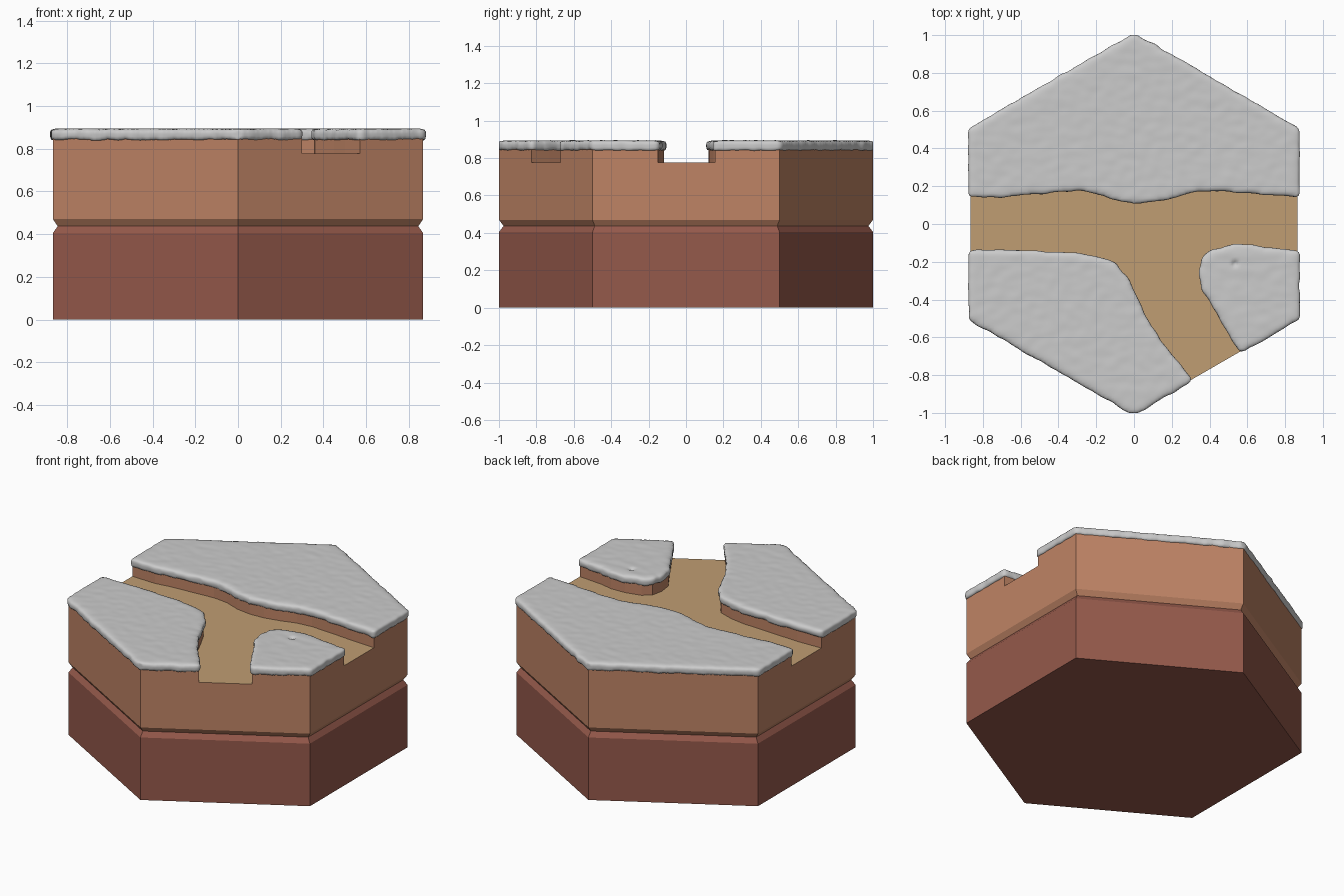
import bpy, bmesh, math
from mathutils import Vector, noise

if "Cube" in bpy.data.objects:
    bpy.data.objects.remove(bpy.data.objects["Cube"])


def material(name, rgb):
    m = bpy.data.materials.new(name)
    m.diffuse_color = (*rgb, 1)
    m.use_nodes = True
    m.node_tree.nodes["Principled BSDF"].inputs["Base Color"].default_value = m.diffuse_color
    return m


def add_object(name, bm, mats=()):
    bmesh.ops.recalc_face_normals(bm, faces=bm.faces[:])
    me = bpy.data.meshes.new(name)
    bm.to_mesh(me)
    bm.free()
    ob = bpy.data.objects.new(name, me)
    bpy.context.collection.objects.link(ob)
    for m in mats:
        me.materials.append(m)
    return ob


def apply_all(ob):
    bpy.context.view_layer.objects.active = ob
    for mod in ob.modifiers[:]:
        bpy.ops.object.modifier_apply(modifier=mod.name)


def hexagon(r):
    return [(r * math.sin(i * math.pi / 3), r * math.cos(i * math.pi / 3)) for i in range(6)]


def loft(name, sections, mats=()):
    """Stack (outline, z) sections into a closed solid."""
    bm = bmesh.new()
    rings = [[bm.verts.new((x, y, z)) for x, y in pts] for pts, z in sections]
    for a, b in zip(rings, rings[1:]):
        for i in range(len(a)):
            j = (i + 1) % len(a)
            bm.faces.new((a[i], a[j], b[j], b[i]))
    bm.faces.new(rings[0])
    bm.faces.new(rings[-1])
    return add_object(name, bm, mats)


brick = material("red_earth", (0.30, 0.10, 0.07))
earth = material("brown_earth", (0.52, 0.23, 0.13))
sand = material("sand", (0.53, 0.34, 0.17))

# Edges of the forked path, seen from above
north = [(-.866, .155), (-.7, .15), (-.6, .165), (-.45, .175), (-.3, .185), (-.2, .173),
         (-.1, .135), (0, .12), (.1, .125), (.2, .147), (.3, .177), (.4, .187),
         (.55, .178), (.7, .165), (.866, .155)]
west = [(-.866, -.15), (-.7, -.145), (-.5, -.155), (-.3, -.165), (-.2, -.18), (-.1, -.215),
        (-.05, -.28), (0, -.38), (.05, -.49), (.1, -.57), (.16, -.66), (.22, -.73), (.3, -.827)]
east = [(.57, -.671), (.5, -.56), (.45, -.475), (.365, -.34), (.355, -.26), (.37, -.185),
        (.42, -.145), (.52, -.12), (.62, -.117), (.7, -.135), (.866, -.15)]

# Lower and upper hexagonal layers with a V groove between them
loft("lower_layer", [(hexagon(1), 0), (hexagon(1), .405), (hexagon(.975), .437)], [brick])
upper = loft("upper_layer", [(hexagon(.975), .437), (hexagon(1), .47), (hexagon(1), .847)],
             [earth, sand])

# Sunken path cut into the upper layer
outline = ([(-1, .155)] + north + [(1, .155), (1, -.15)] + east[::-1]
           + [(.64, -.78), (.37, -.92)] + west[::-1] + [(-1, -.15)])
cutter = loft("path_cutter", [(outline, .777), (outline, 1)])
cutter.hide_render = True
cut = upper.modifiers.new("path", 'BOOLEAN')
cut.operation, cut.solver, cut.object = 'DIFFERENCE', 'EXACT', cutter
apply_all(upper)
bpy.data.objects.remove(cutter)
for p in upper.data.polygons:
    p.material_index = int(p.normal.z > .9 and p.center.z < .8)


# Soft, slightly lumpy cover slabs
def slab(name, pts):
    ob = loft(name, [(pts, .84), (pts, .894)])
    rm = ob.modifiers.new("remesh", 'REMESH')
    rm.mode, rm.voxel_size = 'VOXEL', .012
    sm = ob.modifiers.new("soften", 'SMOOTH')
    sm.factor, sm.iterations = .5, 6
    apply_all(ob)
    me = ob.data
    moved = []
    for v in me.vertices:
        n, c = v.normal, v.co
        rim = noise.noise(Vector((c.x * 14, c.y * 14, 3)))
        bump = noise.noise(Vector((c.x * 16, c.y * 22, c.z * 8)))
        q = c + Vector((n.x, n.y, 0)) * (.011 + .008 * rim)
        q.z += (.002 if n.z > 0 else .005) * bump
        # small pit on the east slab
        d = math.hypot(c.x - .535, c.y + .21)
        if n.z > .5 and d < .02:
            q.z -= .02 * (1 - d / .02)
        q.y = max(-1, min(1, q.y))
        moved.append(q)
    for v, q in zip(me.vertices, moved):
        v.co = q
    for p in me.polygons:
        p.use_smooth = True


slab("north_slab", north + [(.866, .5), (0, 1), (-.866, .5)])
slab("west_slab", west + [(0, -1), (-.866, -.5)])
slab("east_slab", east + [(.866, -.5)])
